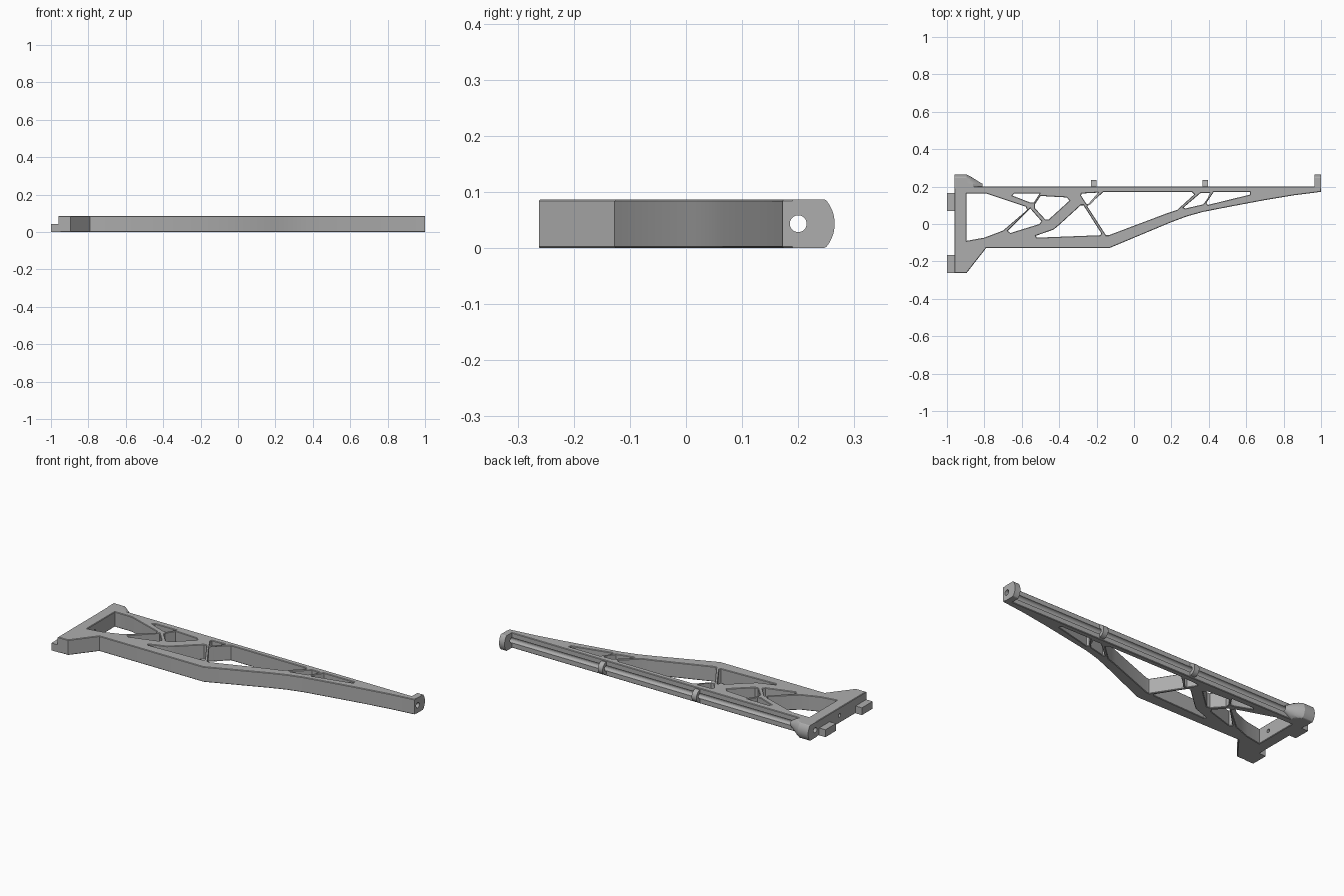
import bpy, bmesh, math

if "Cube" in bpy.data.objects:
    bpy.data.objects.remove(bpy.data.objects["Cube"], do_unlink=True)

H = 0.087          # plate thickness
MID = H / 2
AXIS_Y = 0.2       # line of the long bore
CHAMFER = 0.003

grey = bpy.data.materials.new("plain grey")
grey.use_nodes = True
grey.diffuse_color = (0.42, 0.42, 0.42, 1)
grey.node_tree.nodes["Principled BSDF"].inputs["Base Color"].default_value = grey.diffuse_color


def mesh_object(name, bm):
    bmesh.ops.recalc_face_normals(bm, faces=bm.faces)
    me = bpy.data.meshes.new(name)
    bm.to_mesh(me)
    bm.free()
    me.materials.append(grey)
    ob = bpy.data.objects.new(name, me)
    bpy.context.collection.objects.link(ob)
    return ob


def box(name, x0, x1, y0, y1, z0, z1):
    bm = bmesh.new()
    bmesh.ops.create_cube(bm, size=1)
    for v in bm.verts:
        v.co = ((x0 + x1) / 2 + v.co.x * (x1 - x0),
                (y0 + y1) / 2 + v.co.y * (y1 - y0),
                (z0 + z1) / 2 + v.co.z * (z1 - z0))
    return mesh_object(name, bm)


def lug(name, stations):
    """Half-round boss about the bore axis, trimmed to the plate thickness."""
    bm = bmesh.new()
    rings = []
    n = 32
    for x, r in stations:
        ring = []
        for i in range(n + 1):
            a = math.pi * (i / n - 0.5)
            z = max(-MID, min(MID, r * math.sin(a)))
            ring.append((x, AXIS_Y + r * math.cos(a), MID + z))
        ring.append((x, AXIS_Y - 0.01, ring[-1][2]))
        ring.insert(0, (x, AXIS_Y - 0.01, ring[0][2]))
        rings.append([bm.verts.new(p) for p in ring])
    for a, b in zip(rings, rings[1:]):
        for i in range(len(a)):
            j = (i + 1) % len(a)
            bm.faces.new((a[i], a[j], b[j], b[i]))
    bm.faces.new(rings[0])
    bm.faces.new(rings[-1])
    bmesh.ops.remove_doubles(bm, verts=bm.verts, dist=1e-5)
    return mesh_object(name, bm)


# Truss plate outline and its lightening holes
outline = [(-.96, .2), (.965, .2), (1, .2), (1, .172), (.85, .153), (.69, .126),
           (.53, .096), (.37, .065), (.28, .04), (.2, .01), (-.13, -.128),
           (-.79, -.128), (-.895, -.262), (-.96, -.262)]
holes = [
    [(-.895, .163), (-.79, .163), (-.578, .092), (-.572, .075), (-.7, -.035), (-.8, -.073), (-.895, -.09)],
    [(-.65, .152), (-.64, .163), (-.505, .163), (-.535, .115), (-.555, .115)],
    [(-.53, .105), (-.5, .15), (-.36, .142), (-.345, .125), (-.455, .025), (-.475, .025), (-.53, .085)],
    [(-.555, .083), (-.495, .015), (-.505, 0), (-.66, -.048), (-.675, -.037)],
    [(-.285, .1), (-.27, .1), (-.175, -.05), (-.18, -.06), (-.52, -.073), (-.525, -.063), (-.43, -.03), (-.4, -.005)],
    [(-.28, .163), (-.19, .168), (-.185, .16), (-.235, .108), (-.255, .108), (-.283, .152)],
    [(-.165, .17), (.31, .17), (.322, .158), (.23, .075), (.17, .055), (-.135, -.06), (-.15, -.06), (-.25, .095)],
    [(.355, .165), (.405, .165), (.41, .158), (.37, .105), (.275, .083), (.265, .088)],
    [(.425, .17), (.62, .17), (.62, .157), (.395, .102), (.387, .112)],
]
curve = bpy.data.curves.new("plate_profile", "CURVE")
curve.dimensions = "2D"
curve.fill_mode = "BOTH"
curve.extrude = MID - CHAMFER
curve.bevel_depth = CHAMFER
curve.bevel_resolution = 0
curve.offset = -CHAMFER
for loop in [outline] + holes:
    s = curve.splines.new("POLY")
    s.points.add(len(loop) - 1)
    for p, (x, y) in zip(s.points, loop):
        p.co = (x, y, 0, 1)
    s.use_cyclic_u = True
temp = bpy.data.objects.new("plate_profile", curve)
bpy.context.collection.objects.link(temp)
bpy.context.view_layer.update()
flat = bpy.data.meshes.new_from_object(temp.evaluated_get(bpy.context.evaluated_depsgraph_get()))
bpy.data.objects.remove(temp, do_unlink=True)
bm = bmesh.new()
bm.from_mesh(flat)
bmesh.ops.remove_doubles(bm, verts=bm.verts, dist=1e-5)
for v in bm.verts:
    v.co.z += MID
for f in bm.faces:
    f.material_index = 0
plate = mesh_object("truss_plate", bm)

# Rounded bosses along the back rail
cone = [(-.895 + .105 * t / 6, .065 * (1 - t / 6) + .002) for t in range(7)]
bored = [plate,
         lug("root_boss", [(-.96, .065), (-.895, .065)] + cone[1:]),
         lug("tip_boss", [(.965, .065), (1, .065)])]
for i, x in enumerate((-.215, .38)):
    bored.append(lug(f"rail_clip_{i + 1}", [(x - .015, .035), (x + .015, .035)]))


def bore(name, x0, x1, y, r, targets):
    bpy.ops.mesh.primitive_cylinder_add(vertices=32, radius=r, depth=x1 - x0,
                                        location=((x0 + x1) / 2, y, MID),
                                        rotation=(0, math.pi / 2, 0))
    cutter = bpy.context.object
    cutter.name = name
    cutter.data.materials.append(grey)
    cutter.hide_render = True
    cutter.hide_viewport = True
    cutter.display_type = "WIRE"
    for ob in targets:
        m = ob.modifiers.new(name, "BOOLEAN")
        m.operation = "DIFFERENCE"
        m.solver = "EXACT"
        m.object = cutter


# Long bore through the rail and a bolt hole in the root wall
bore("rail_bore_cutter", -1.1, 1.1, AXIS_Y, .015, bored)
bore("bolt_hole_cutter", -1.0, -.85, -.02, .01, [plate])

# Hinge tabs on the root wall
for name, y0, y1 in (("back_tab", .07, .165), ("front_tab", -.262, -.165)):
    box(name, -1, -.95, y0, y1, 0, .042)

# Smooth the round parts while keeping edges crisp
bpy.ops.object.select_all(action="DESELECT")
for ob in bored:
    ob.select_set(True)
bpy.context.view_layer.objects.active = plate
bpy.ops.object.shade_smooth_by_angle(angle=math.radians(25))
